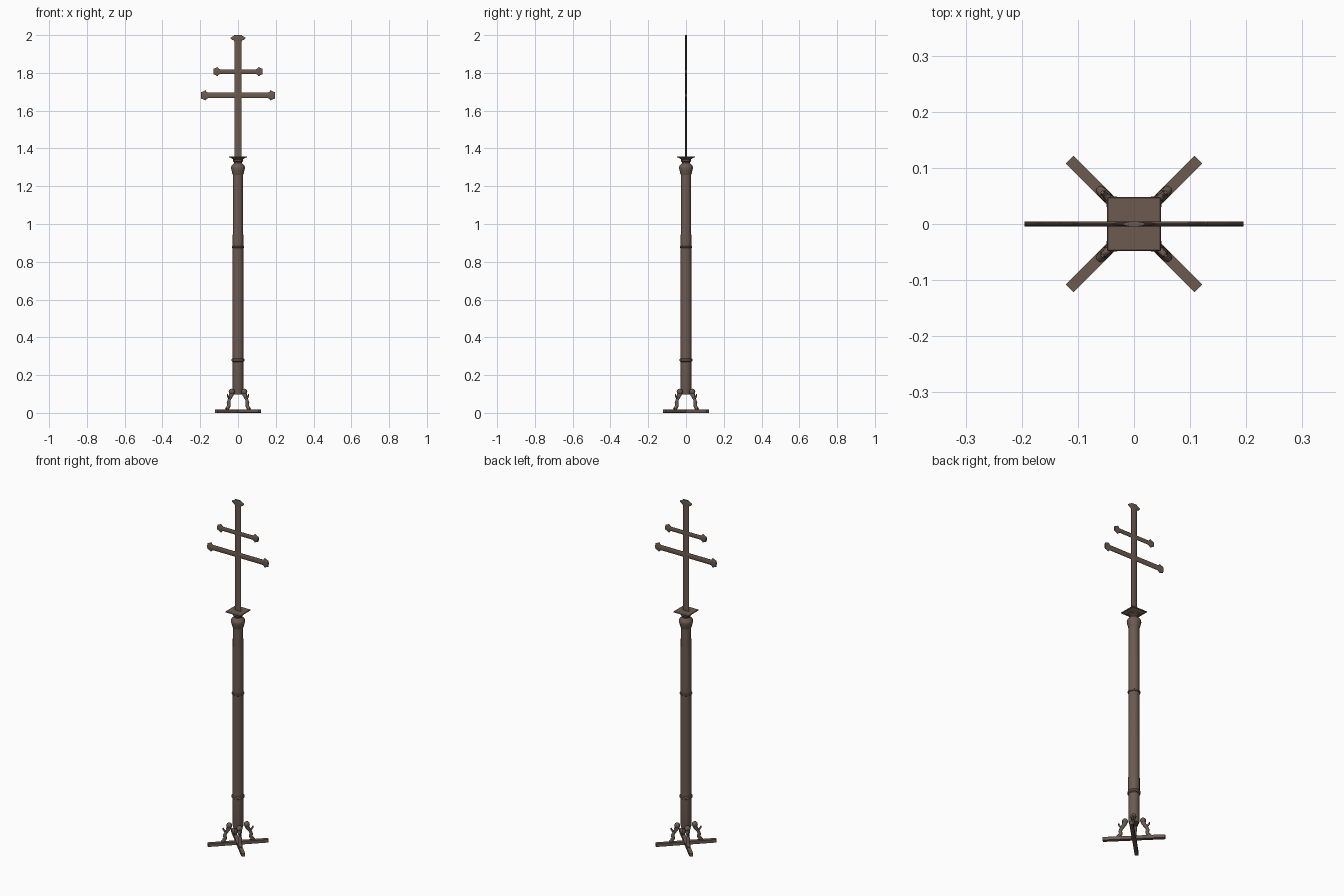
import bpy, bmesh, math
from mathutils import Vector, Matrix

if "Cube" in bpy.data.objects:
    bpy.data.objects.remove(bpy.data.objects["Cube"])

mat = bpy.data.materials.new("aged brown bronze")
mat.diffuse_color = (0.15, 0.105, 0.08, 1)
mat.use_nodes = True
mat.node_tree.nodes["Principled BSDF"].inputs["Base Color"].default_value = mat.diffuse_color


def finish(name, bm, angle=35):
    bmesh.ops.recalc_face_normals(bm, faces=bm.faces)
    me = bpy.data.meshes.new(name)
    bm.to_mesh(me)
    bm.free()
    ob = bpy.data.objects.new(name, me)
    bpy.context.collection.objects.link(ob)
    me.materials.append(mat)
    bpy.context.view_layer.objects.active = ob
    ob.select_set(True)
    bpy.ops.object.shade_smooth_by_angle(angle=math.radians(angle))
    ob.select_set(False)
    return ob


def skin(name, sections, n=16, angle=35):
    """Skin elliptical rings; section = (centre, axis_u, axis_v)."""
    bm = bmesh.new()
    rings = []
    for c, u, v in sections:
        rings.append([bm.verts.new(c + u * math.cos(2 * math.pi * (i + .5) / n)
                                   + v * math.sin(2 * math.pi * (i + .5) / n)) for i in range(n)])
    for a, b in zip(rings, rings[1:]):
        for i in range(n):
            bm.faces.new((a[i], a[(i + 1) % n], b[(i + 1) % n], b[i]))
    bm.faces.new(rings[0])
    bm.faces.new(rings[-1])
    return finish(name, bm, angle)


X, Y, Z = Vector((1, 0, 0)), Vector((0, 1, 0)), Vector((0, 0, 1))


def lathe(name, profile, n=16):
    return skin(name, [(Z * z, X * r, Y * r) for z, r in profile], n)


def box(name, size, loc, rot=0):
    bm = bmesh.new()
    bmesh.ops.create_cube(bm, size=1, matrix=Matrix.Rotation(rot, 4, 'Z')
                          @ Matrix.Translation(loc) @ Matrix.Diagonal((*size, 1)))
    return finish(name, bm)


# tall round shaft with two slim collars
lathe("shaft", [(.098, .026), (.11, .0285), (.27, .0285), (.274, .034), (.284, .034), (.289, .030),
                (.872, .029), (.875, .033), (.881, .033), (.884, .0285), (1.262, .0275)])

# knob capital and its square plate
lathe("capital_knob", [(1.258, .027), (1.268, .031), (1.285, .035), (1.297, .038), (1.307, .036),
                       (1.322, .022), (1.328, .022), (1.334, .028), (1.341, .028), (1.354, .020)])
lathe("plate_underside", [(1.338, .028), (1.354, .062)], 4)
plate = box("capital_plate", (.097, .097, .006), (0, 0, 1.355))
bev = plate.modifiers.new("bevel", 'BEVEL')
bev.width = .002

# thin double-barred cross: flattened bars with flared ends
D = .0045


def bar(name, centre, axis, side, profile):
    skin(name, [(centre + axis * t, side * w, Y * D) for t, w in profile], 12)


def arm(name, z, length, half):
    end = [(length - .036, half), (length - .029, half + .004), (length - .022, half + .013),
           (length - .017, half + .010), (length - .011, half + .006), (length, half + .002)]
    bar(name, Z * z, X, Z, [(-t, w) for t, w in reversed(end)] + end)


bar("cross_upright", Vector(), Z, X,
    [(1.352, .020), (1.965, .020), (1.972, .024), (1.977, .036), (1.985, .041),
     (1.991, .034), (1.995, .024), (2.0, .020)])
arm("lower_arm", 1.681, .195, .0155)
arm("upper_arm", 1.807, .131, .0125)

# diagonal floor bars and the curling beast supports on them
path = [(.088, .019, .007), (.076, .027, .010), (.068, .040, .010), (.071, .054, .010),
        (.067, .068, .008), (.058, .080, .009), (.051, .094, .012), (.046, .106, .012)]
for k in range(2):
    box("floor_bar", (.324, .020, .018), (0, 0, .009 + .001 * k), math.pi / 4 + k * math.pi / 2)


def tube(name, pts, d):
    secs = []
    for i, (r, z, w) in enumerate(pts):
        a, b = pts[max(i - 1, 0)], pts[min(i + 1, len(pts) - 1)]
        t = (d * (b[0] - a[0]) + Z * (b[1] - a[1])).normalized()
        v = d.cross(Z)
        secs.append((d * r + Z * z, t.cross(v) * w, v * w))
    skin(name, secs, 10, 60)


for k in range(4):
    a = math.pi / 4 + k * math.pi / 2
    d = Vector((math.cos(a), math.sin(a), 0))
    tube("support_body", path, d)
    tube("support_paw", [(.058, .082, .006), (.070, .080, .006), (.077, .089, .005), (.080, .100, .003)], d)
    bm = bmesh.new()
    bmesh.ops.create_uvsphere(bm, u_segments=12, v_segments=8, radius=.016,
                              matrix=Matrix.Translation(d * .047 + Z * .112))
    finish("support_head", bm, 60)
